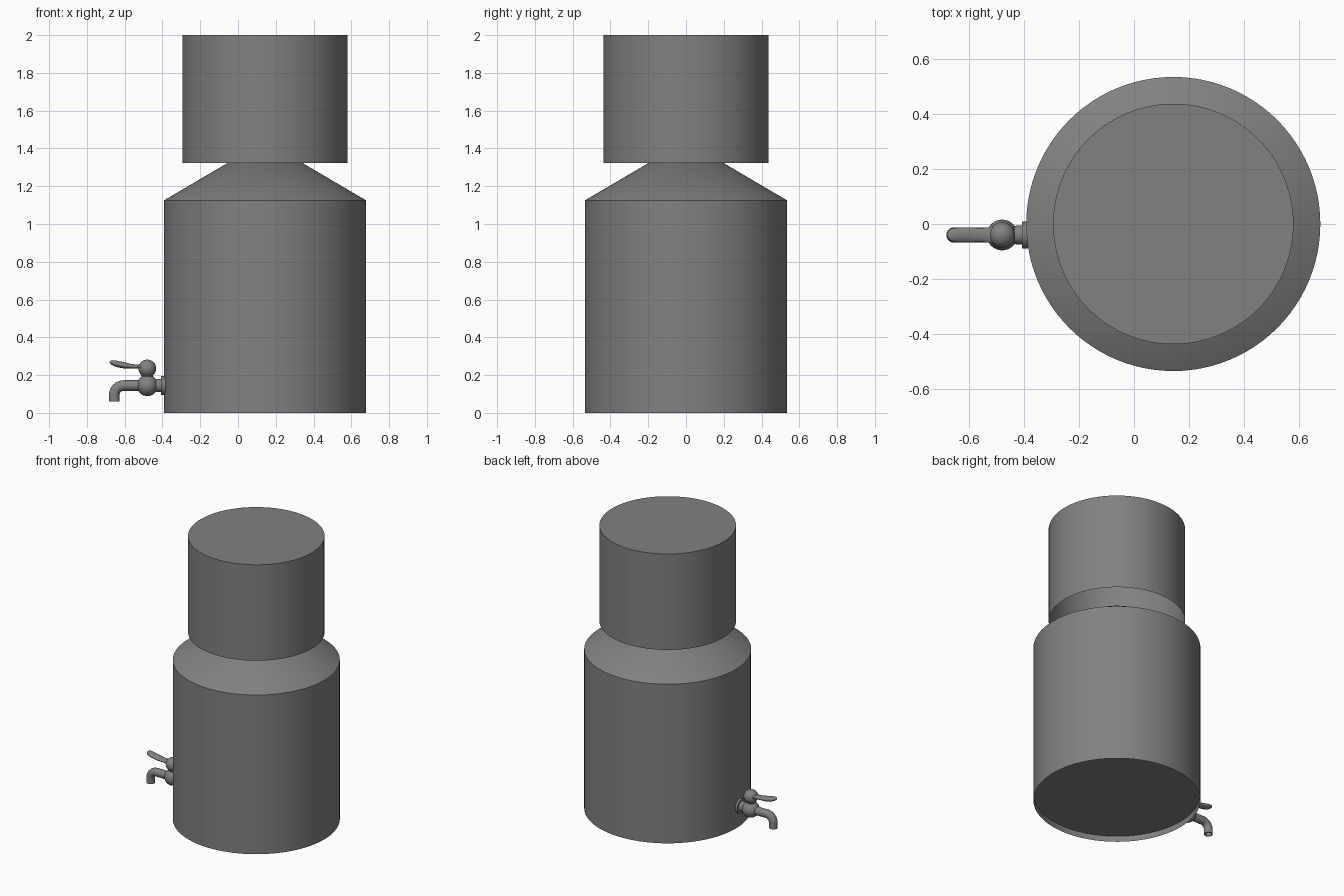
import bpy, math
from mathutils import Vector

if "Cube" in bpy.data.objects:
    bpy.data.objects.remove(bpy.data.objects["Cube"])

grey = bpy.data.materials.new("plain grey")
grey.diffuse_color = (0.22, 0.22, 0.22, 1)
grey.use_nodes = True
grey.node_tree.nodes["Principled BSDF"].inputs["Base Color"].default_value = grey.diffuse_color

CX = 0.143            # axis of the tank
TY, TX = -0.04, -0.48  # line of the tap and centre of its valve
Z = Vector((0, 0, 1))
X = Vector((1, 0, 0))


def make(name, verts, faces, angle=35):
    me = bpy.data.meshes.new(name)
    me.from_pydata(verts, [], faces)
    me.materials.append(grey)
    ob = bpy.data.objects.new(name, me)
    bpy.context.collection.objects.link(ob)
    bpy.ops.object.select_all(action='DESELECT')
    ob.select_set(True)
    bpy.context.view_layer.objects.active = ob
    bpy.ops.object.shade_smooth_by_angle(angle=math.radians(angle))
    return ob


def loft(name, rings, cap_start=True, cap_end=True):
    """Skin a list of rings that share one point count."""
    n = len(rings[0])
    verts = [p for r in rings for p in r]
    faces = [(k * n + i, k * n + (i + 1) % n, (k + 1) * n + (i + 1) % n, (k + 1) * n + i)
             for k in range(len(rings) - 1) for i in range(n)]
    if cap_start:
        faces.append(tuple(reversed(range(n))))
    if cap_end:
        faces.append(tuple(range(len(verts) - n, len(verts))))
    return make(name, verts, faces)


def ring(centre, direction, ry, rn=None, n=32):
    """Ellipse across direction, ry wide along y and rn along the other normal."""
    rn = ry if rn is None else rn
    u = Vector((0, 1, 0))
    v = Vector(direction).normalized().cross(u)
    c = Vector(centre)
    # ordered counter-clockwise about the direction
    return [c + u * (ry * math.cos(a)) + v * (rn * math.sin(a))
            for a in (2 * math.pi * i / n for i in range(n))]


def turned(name, profile, centre, axis, n=32, **caps):
    """Lathe (radius, distance) pairs around an axis."""
    c = Vector(centre)
    return loft(name, [ring(c + axis * d, axis, r, n=n) for r, d in profile], **caps)


def ball(name, centre, r):
    prof = [(max(r * math.sin(t), 0.0005), -r * math.cos(t))
            for t in (math.pi * i / 16 for i in range(17))]
    return turned(name, prof, centre, Z)


# Tank: recessed floor, straight wall and sloping shoulder
turned("tank", [(0.533, 0.04), (0.535, 0), (0.535, 1.125), (0.20, 1.322)], (CX, 0, 0), Z, n=96)

# Upper container, open underneath
turned("upper_container", [(0.4375, 1.322), (0.4375, 2.0)], (CX, 0, 0), Z, n=96, cap_start=False)

# Tap flange and collar against the tank wall
turned("tap_flange", [(0.05, -0.408), (0.05, -0.385)], (0, TY, 0.145), X)
turned("tap_collar", [(0.027, -0.45), (0.035, -0.425), (0.035, -0.40)], (0, TY, 0.145), X)

# Valve ball, stem and handle ball
ball("valve_ball", (TX, TY, 0.145), 0.056)
turned("valve_stem", [(0.03, 0.18), (0.03, 0.22)], (TX, TY, 0), Z)
ball("handle_ball", (TX, TY, 0.235), 0.047)

# Spout: level pipe, bend, drop and hollow outlet
R, B = 0.028, 0.05
path = [((TX, TY, 0.145), (-1, 0, 0), R)]
for i in range(9):
    a = math.pi / 2 * i / 8
    path.append(((-0.605 - B * math.sin(a), TY, 0.145 - B + B * math.cos(a)),
                 (-math.cos(a), 0, -math.sin(a)), R))
for z, r in ((0.06, R), (0.06, 0.021), (0.09, 0.021)):
    path.append(((-0.655, TY, z), (0, 0, -1), r))
loft("spout", [ring(*p) for p in path])

# Lever: slim at the ball, fuller in the middle, rounded tip
lever = [(-0.50, 0.243, 0.036, 0.012), (-0.53, 0.245, 0.027, 0.010), (-0.56, 0.246, 0.026, 0.012),
         (-0.60, 0.251, 0.027, 0.016), (-0.64, 0.259, 0.027, 0.017), (-0.665, 0.266, 0.023, 0.013),
         (-0.675, 0.269, 0.015, 0.008), (-0.68, 0.270, 0.003, 0.002)]
loft("lever", [ring((x, TY, z), (-1, 0, 0.15), w, h) for x, z, w, h in lever])
